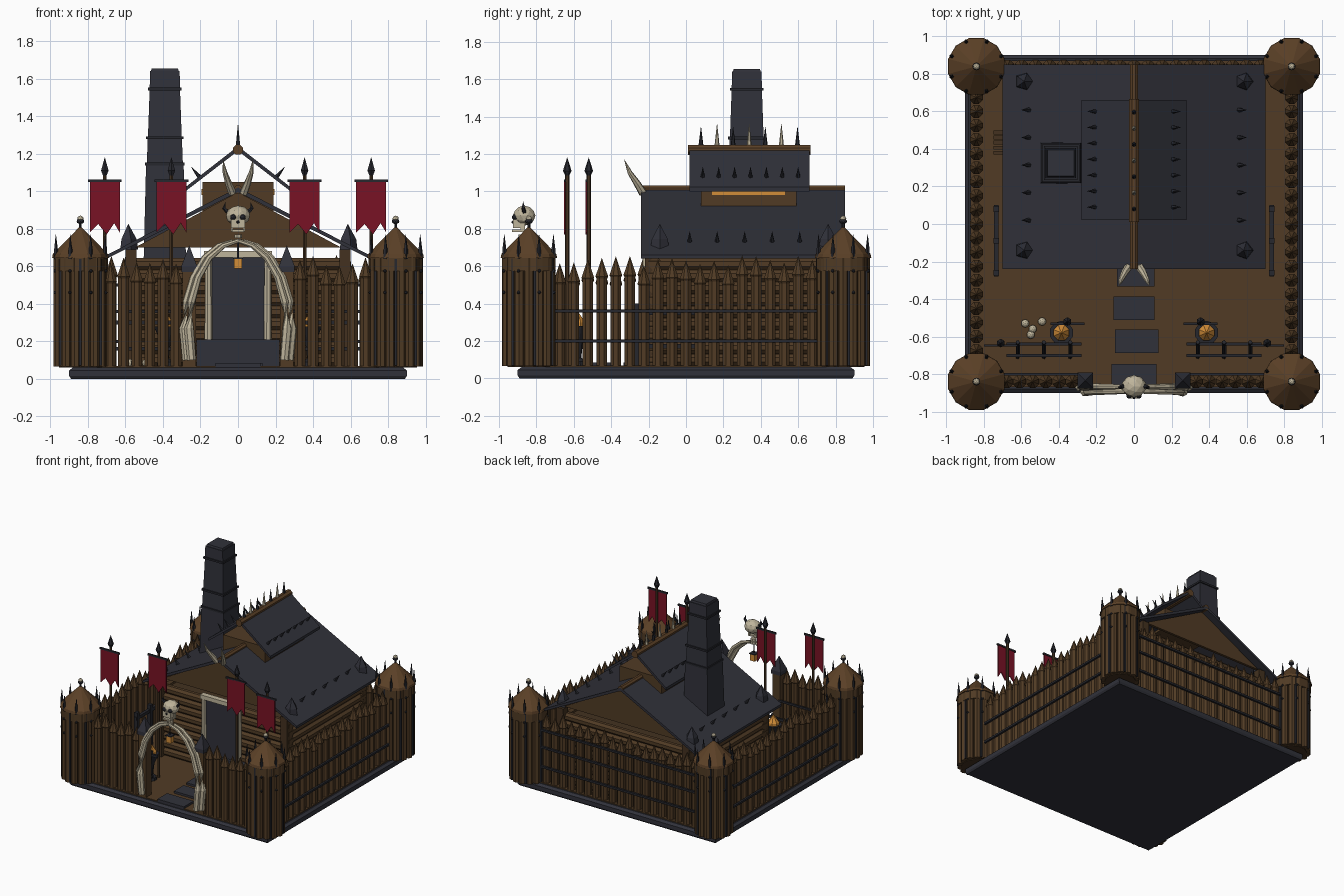
import bpy, bmesh, math, random
from mathutils import Vector

if "Cube" in bpy.data.objects:
    bpy.data.objects.remove(bpy.data.objects["Cube"])

random.seed(4)


def material(name, rgb):
    m = bpy.data.materials.new(name)
    m.diffuse_color = (*rgb, 1)
    m.use_nodes = True
    m.node_tree.nodes["Principled BSDF"].inputs["Base Color"].default_value = m.diffuse_color
    return m


SLATE = material("dark_slate", (0.030, 0.031, 0.042))
IRON = material("black_iron", (0.019, 0.020, 0.026))
WOOD = material("brown_wood", (0.082, 0.044, 0.018))
DARK = material("dark_wood", (0.056, 0.031, 0.014))
ROOF = material("tower_roof_wood", (0.105, 0.052, 0.020))
BONE = material("bone", (0.52, 0.46, 0.33))
RED = material("red_cloth", (0.19, 0.006, 0.018))
AMBER = material("amber_glow", (0.65, 0.27, 0.04))


def tube(bm, pts, radii, n=8):
    """Faceted tube along points; a radius of zero makes a tip."""
    pts = [Vector(p) for p in pts]
    rings = []
    for i, p in enumerate(pts):
        d = pts[min(i + 1, len(pts) - 1)] - pts[max(i - 1, 0)]
        q = d.to_track_quat('Z', 'Y')
        r = max(radii[i], 0.0008)
        rings.append([bm.verts.new(p + q @ Vector((r * math.cos(a), r * math.sin(a), 0)))
                      for a in (2 * math.pi * (k + .5) / n for k in range(n))])
    for a, b in zip(rings, rings[1:]):
        for k in range(n):
            bm.faces.new((a[k], a[(k + 1) % n], b[(k + 1) % n], b[k]))
    bm.faces.new(rings[0][::-1])
    bm.faces.new(rings[-1])


def box(bm, x0, x1, y0, y1, z0, z1):
    v = bmesh.ops.create_cube(bm, size=1)['verts']
    for p in v:
        p.co = Vector(((x0 + x1) / 2 + p.co.x * (x1 - x0), (y0 + y1) / 2 + p.co.y * (y1 - y0),
                       (z0 + z1) / 2 + p.co.z * (z1 - z0)))


def prism(bm, profile, y0, y1):
    """Extrude an x-z outline along y."""
    a = [bm.verts.new((x, y0, z)) for x, z in profile]
    b = [bm.verts.new((x, y1, z)) for x, z in profile]
    n = len(a)
    bm.faces.new(a)
    bm.faces.new(b[::-1])
    for k in range(n):
        bm.faces.new((a[k], b[k], b[(k + 1) % n], a[(k + 1) % n]))


def ball(bm, c, r, s=(1, 1, 1)):
    for p in bmesh.ops.create_icosphere(bm, subdivisions=2, radius=r)['verts']:
        p.co = Vector(c) + Vector((p.co.x * s[0], p.co.y * s[1], p.co.z * s[2]))


def part(name, mat, build):
    bm = bmesh.new()
    build(bm)
    bmesh.ops.recalc_face_normals(bm, faces=bm.faces)
    me = bpy.data.meshes.new(name)
    bm.to_mesh(me)
    bm.free()
    me.materials.append(mat)
    bpy.context.collection.objects.link(bpy.data.objects.new(name, me))


def each(items, fn):
    return lambda bm: [fn(bm, i) for i in items]


SIDES = (-1, 1)
CORNERS = [(sx * .84, sy * .84) for sx in SIDES for sy in SIDES]

# Base and yard
part("stone_base", SLATE, lambda bm: tube(
    bm, [(0, 0, 0), (0, 0, .015), (0, 0, .045), (0, 0, .06)],
    [r * math.sqrt(2) for r in (.89, .9, .9, .88)], 4))
part("yard_ground", WOOD, lambda bm: box(bm, -.87, .87, -.87, .87, .05, .068))
part("path_slabs", SLATE, each([(.01, -.27, .1), (0, -.45, .11), (.015, -.625, .115), (0, -.81, .12)],
     lambda bm, p: box(bm, p[0] - p[2], p[0] + p[2], p[1] - .063, p[1] + .063, .06, .085)))


# Palisade walls
def stake(bm, p):
    x, y = p
    h = random.uniform(.60, .66)
    tube(bm, [(x, y, .06), (x, y, h - .11), (x, y, h - .1), (x, y, h)], [.031, .031, .037, 0], 8)


row = [-.675 + i * .075 for i in range(19)]
part("side_palisades", WOOD, each([(s * .84, y) for s in SIDES for y in row], stake))
part("back_palisade", WOOD, each([(x, .84) for x in row], stake))
part("front_palisade", WOOD, each([(s * (.33 + i * .07), -.84) for s in SIDES for i in range(6)], stake))


def rails(bm):
    for z in (.2, .36):
        for s in SIDES:
            box(bm, s * .877 - .008, s * .877 + .008, -.7, .7, z - .008, z + .008)
    for z in (.2, .36, .5):
        box(bm, -.7, .7, .869, .885, z - .008, z + .008)
    for s in SIDES:
        box(bm, s * .5 - .22, s * .5 + .22, -.808, -.795, .352, .368)


part("palisade_rails", IRON, rails)


# Corner towers
def ring(n, r, off=0):
    return [(cx + r * math.cos(2 * math.pi * (k + off) / n), cy + r * math.sin(2 * math.pi * (k + off) / n),
             cx, cy) for cx, cy in CORNERS for k in range(n)]


part("tower_cores", DARK, each(CORNERS, lambda bm, c: tube(
    bm, [(*c, .06), (*c, .65)], [.118, .118], 12)))
part("tower_logs", WOOD, each(ring(14, .12), lambda bm, p: tube(
    bm, [(p[0], p[1], .065), (p[0], p[1], .655)], [.027, .027], 7)))
part("tower_straps", IRON, each(ring(7, .138, .25), lambda bm, p: tube(
    bm, [(p[0], p[1], .07), (p[0], p[1], .64)], [.009, .009], 4)))
part("tower_bands", WOOD, each(CORNERS, lambda bm, c: tube(
    bm, [(*c, .575), (*c, .655)], [.148, .148], 12)))
part("tower_studs", IRON, each(ring(8, .146, .5), lambda bm, p: [ball(bm, (p[0], p[1], z), .009) for z in (.46, .575)]))
part("tower_roofs", ROOF, each(CORNERS, lambda bm, c: tube(
    bm, [(*c, .645), (*c, .665), (*c, .81)], [.156, .152, .005], 12)))
part("tower_spikes", IRON, each(ring(8, .142, .5), lambda bm, p: tube(
    bm, [(p[0], p[1], .64), (p[0], p[1], .69), (p[0], p[1], .77)], [.011, .011, 0], 5)))
part("tower_finials", IRON, each(CORNERS, lambda bm, c: (
    tube(bm, [(*c, .79), (*c, .83)], [.008, .008], 6), ball(bm, (*c, .84), .021, (1, 1, .7)))))
part("tower_skulls", BONE, each(CORNERS, lambda bm, c: ball(bm, (*c, .853), .017)))


# Gatehouse
part("gate_posts", WOOD, each(SIDES, lambda bm, s: box(bm, s * .26 - .035, s * .26 + .035, -.87, -.8, .06, .58)))
part("gate_post_caps", SLATE, each(SIDES, lambda bm, s: tube(
    bm, [(s * .26, -.835, .57), (s * .26, -.835, .6), (s * .26, -.835, .71)], [.06, .06, 0], 4)))
part("bone_arch", BONE, each([(s, o) for s in SIDES for o in (-.013, .013)], lambda bm, a: tube(
    bm, [(a[0] * (x + a[1]), -.88 + a[1], z) for x, z in
         ((.26, .1), (.275, .27), (.262, .41), (.225, .54), (.165, .645), (.09, .71), (.015, .735))],
    [.024, .026, .022, .019, .017, .014, .011], 7)))


def skull(bm):
    ball(bm, (0, -.865, .87), .06, (1.1, 1, .9))
    box(bm, -.036, .036, -.925, -.87, .805, .85)
    box(bm, -.032, .032, -.93, -.865, .783, .796)
    for s in SIDES:
        box(bm, s * .032 - .006, s * .032 + .006, -.885, -.86, .785, .83)
    for z in (.735, .76):
        tube(bm, [(0, -.875, z - .01), (0, -.875, z + .01)], [.022, .022], 7)


part("gate_skull", BONE, skull)
part("skull_sockets", IRON, lambda bm: (
    [ball(bm, (s * .026, -.915, .862), .016) for s in SIDES], ball(bm, (0, -.925, .836), .008),
    [tube(bm, [(s * .055, -.865, .89), (s * .075, -.87, .91), (s * .066, -.87, .945)], [.012, .01, 0], 5) for s in SIDES]))
part("lantern_chain", IRON, lambda bm: (tube(bm, [(0, -.88, .64), (0, -.88, .74)], [.005, .005], 5),
                                       box(bm, -.026, .026, -.906, -.854, .64, .648)))
part("lantern", AMBER, lambda bm: box(bm, -.022, .022, -.902, -.858, .588, .64))

# Great hall walls
def logs(bm):
    for i in range(9):
        z = .1 + i * .064
        for y in (-.165, .765):
            tube(bm, [(-.6, y, z), (.6, y, z)], [.034, .034], 8)
        for s in SIDES:
            tube(bm, [(s * .57, -.2, z), (s * .57, .8, z)], [.034, .034], 8)


part("hall_logs", WOOD, logs)
part("hall_core", DARK, lambda bm: box(bm, -.565, .565, -.16, .76, .06, .61))
part("corner_posts", DARK, each([(s * .57, y) for s in SIDES for y in (-.19, .79)], lambda bm, p: box(
    bm, p[0] - .03, p[0] + .03, p[1] - .03, p[1] + .03, .06, .69)))
part("hall_gables", WOOD, each((-.19, .775), lambda bm, y: prism(
    bm, [(-.55, .7), (.55, .7), (0, .995)], y, y + .02)))
part("door", SLATE, lambda bm: box(bm, -.14, .14, -.215, -.16, .2, .655))
part("door_step", SLATE, lambda bm: box(bm, -.22, .22, -.238, -.16, .06, .21))
part("door_frame", BONE, lambda bm: ([tube(bm, [(s * .158, -.215, .2), (s * .158, -.215, .66)], [.022, .019], 7)
     for s in SIDES], box(bm, -.18, .18, -.235, -.19, .648, .682)))

# Roofs
part("main_roof", SLATE, lambda bm: prism(
    bm, [(-.7, .64), (-.7, .66), (0, 1.02), (.7, .66), (.7, .64), (0, .995)], -.24, .85))
part("upper_room", WOOD, lambda bm: box(bm, -.19, .19, .08, .59, .88, 1.05))
part("upper_windows", AMBER, each(SIDES, lambda bm, s: box(
    bm, s * .191 - .004, s * .191 + .004, .14, .53, .98, 1.012)))
part("upper_roof", SLATE, lambda bm: prism(
    bm, [(-.28, 1), (-.28, 1.022), (0, 1.24), (.28, 1.022), (.28, 1), (0, 1.215)], .02, .66))
part("ridge_beams", ROOF, lambda bm: (tube(bm, [(0, .01, 1.222), (0, .665, 1.222)], [.029, .029], 8),
                                     tube(bm, [(0, -.24, 1.01), (0, .85, 1.01)], [.024, .024], 8)))
ridge = [(.08 + i * .086, i) for i in range(7)]
spike = lambda bm, p: tube(bm, [(0, p[0], 1.23), (0, p[0], 1.345 + .015 * (p[1] % 2))], [.015, 0], 6)
part("ridge_iron_spikes", IRON, each(ridge[::2], spike))
part("ridge_bone_spikes", BONE, each(ridge[1::2], spike))


def slope_spikes(bm):
    for s in SIDES:
        for i in range(7):
            y = .09 + i * .085
            tube(bm, [(s * .2, y, 1.07), (s * .25, y, 1.13)], [.014, 0], 5)
        for i in range(5):
            y = .02 + i * .147
            tube(bm, [(s * .555, y, .725), (s * .6, y, .785)], [.015, 0], 5)


part("roof_slope_spikes", IRON, slope_spikes)
part("roof_corner_spires", SLATE, each([(s * .585, y) for s in SIDES for y in (-.14, .76)], lambda bm, p: tube(
    bm, [(*p, .69), (*p, .745), (*p, .825)], [.052, .045, 0], 5)))
part("gable_horns", BONE, each(SIDES, lambda bm, s: tube(
    bm, [(s * .03, -.23, .99), (s * .05, -.26, 1.04), (s * .07, -.3, 1.1), (s * .08, -.33, 1.17)],
    [.022, .019, .013, 0], 7)))

# Chimney
def chimney(bm):
    def seg(z0, z1, a, b):
        tube(bm, [(-.39, .325, z0), (-.39, .325, z1)], [a * 1.414, b * 1.414], 4)
    for s in ((.63, 1.15, .113, .1), (1.15, 1.28, .096, .091), (1.29, 1.54, .09, .081), (1.54, 1.64, .081, .079),
              (1.64, 1.655, .074, .07)):
        seg(*s)


part("chimney", SLATE, chimney)
part("chimney_bands", IRON, each([(1.145, .105), (1.285, .1), (1.545, .09)], lambda bm, b: box(
    bm, -.39 - b[1], -.39 + b[1], .325 - b[1], .325 + b[1], b[0] - .007, b[0] + .008)))

# Banners
FLAGS = [(s * x, y) for s in SIDES for x, y in ((.71, -.635), (.355, -.52))]
part("banner_poles", DARK, each(FLAGS, lambda bm, p: tube(bm, [(*p, .06), (*p, 1.1)], [.011, .011], 6)))
part("banner_tips", IRON, each(FLAGS, lambda bm, p: (
    tube(bm, [(*p, 1.08), (*p, 1.11), (*p, 1.18)], [.009, .023, 0], 6),
    box(bm, p[0] - .09, p[0] + .09, p[1] - .018, p[1] - .006, 1.05, 1.064))))
part("banner_cloths", RED, each(FLAGS, lambda bm, p: prism(
    bm, [(p[0] + x, z) for x, z in ((-.08, 1.055), (.08, 1.055), (.08, .78), (.05, .83), (.01, .77),
                                    (-.035, .825), (-.08, .78))], p[1] - .018, p[1] - .01)))

# Yard furniture
part("braziers", IRON, each(SIDES, lambda bm, s: tube(
    bm, [(s * .387, -.58, z) for z in (.06, .09, .11, .2, .28)], [.05, .045, .02, .03, .064], 10)))
part("brazier_fire", AMBER, each(SIDES, lambda bm, s: tube(
    bm, [(s * .387, -.58, .27), (s * .387, -.58, .3), (s * .387, -.58, .36)], [.045, .045, 0], 8)))


def racks(bm):
    for s in SIDES:
        for y, z in ((-.64, .3), (-.7, .16)):
            box(bm, s * .48 - .2, s * .48 + .2, y - .008, y + .008, z - .01, z + .01)
        for x in (.34, .48, .62):
            tube(bm, [(s * x, -.71, .06), (s * x, -.63, .33)], [.012, .012], 5)
        for z in (.16, .34):
            box(bm, s * .735 - .012, s * .735 + .012, -.28, .1, z, z + .025)
        for y in (-.26, -.09, .08):
            box(bm, s * .735 - .015, s * .735 + .015, y - .015, y + .015, .06, .4)


part("weapon_racks", IRON, racks)
part("log_pile", DARK, each(range(5), lambda bm, i: box(bm, -.75, -.7, .37 + i * .027, .39 + i * .027, .06, .3)))
part("bone_pile", BONE, each([(-.58, -.53), (-.54, -.56), (-.49, -.52), (-.55, -.59)],
                             lambda bm, p: ball(bm, (*p, .085), .022)))
